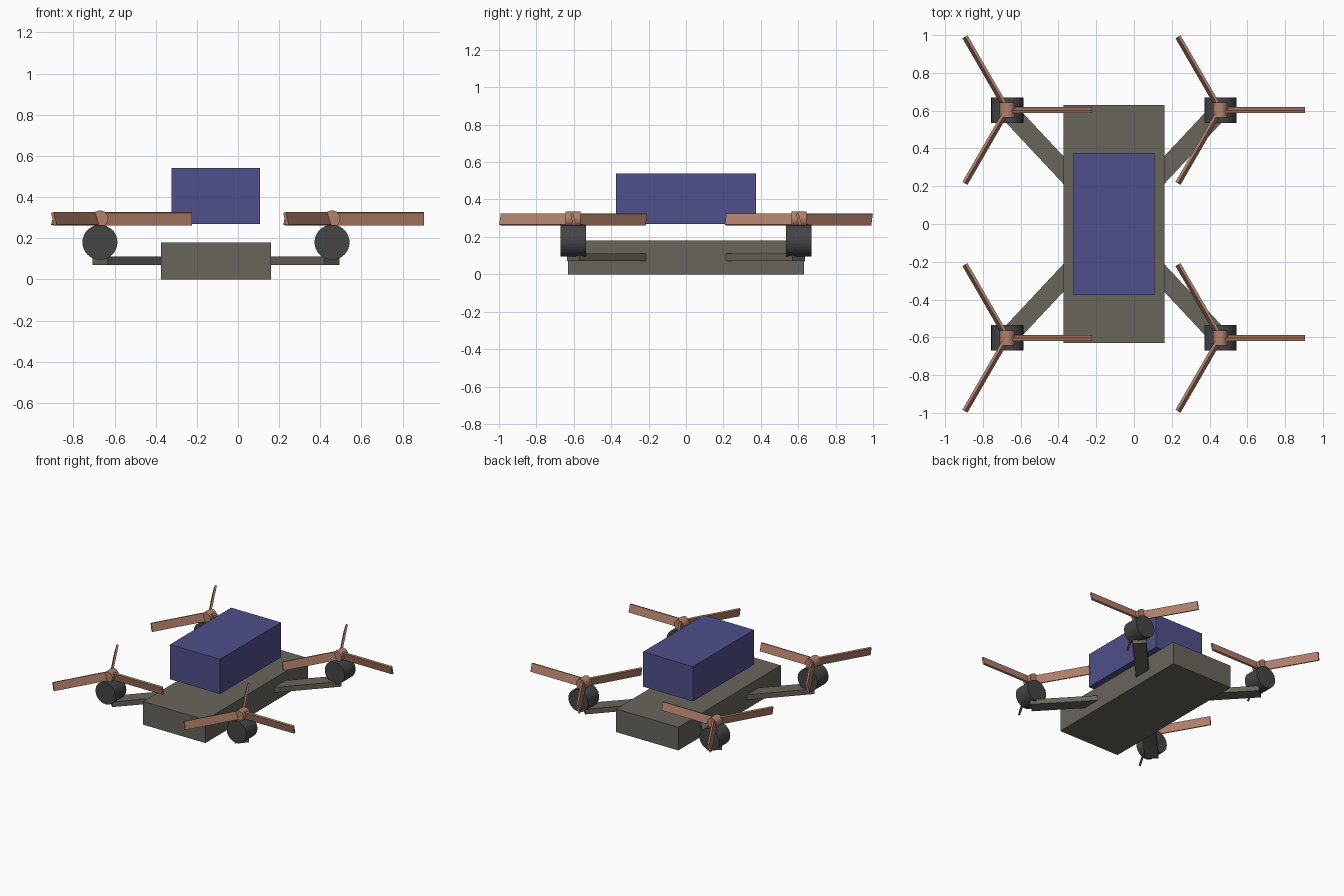
import bpy, bmesh
from math import radians, atan2, hypot
from mathutils import Matrix

if "Cube" in bpy.data.objects:
    bpy.data.objects.remove(bpy.data.objects["Cube"])

CX = -0.107               # body centre line
MX, MY = 0.564, 0.603     # motor offsets from the body centre


def material(name, rgb):
    m = bpy.data.materials.new(name)
    m.diffuse_color = (*rgb, 1)
    m.use_nodes = True
    m.node_tree.nodes["Principled BSDF"].inputs["Base Color"].default_value = m.diffuse_color
    return m


FRAME = material("frame_grey", (0.14, 0.13, 0.105))
MOTOR = material("motor_dark", (0.06, 0.06, 0.06))
BLADE = material("blade_copper", (0.45, 0.22, 0.15))
PACK = material("pack_blue", (0.08, 0.08, 0.26))


def finish(bm, name, mat):
    mesh = bpy.data.meshes.new(name)
    bm.to_mesh(mesh)
    bm.free()
    mesh.materials.append(mat)
    ob = bpy.data.objects.new(name, mesh)
    bpy.context.collection.objects.link(ob)
    return ob


def box(name, size, centre, mat, rot=Matrix()):
    bm = bmesh.new()
    bmesh.ops.create_cube(bm, size=1, matrix=Matrix.Translation(centre) @ rot
                          @ Matrix.Diagonal((*size, 1)))
    return finish(bm, name, mat)


def drum(name, r, length, centre, mat, sides=32):
    # cylinder lying along y
    bm = bmesh.new()
    bmesh.ops.create_cone(bm, cap_ends=True, segments=sides, radius1=r, radius2=r,
                          depth=length, matrix=Matrix.Translation(centre)
                          @ Matrix.Rotation(radians(90), 4, 'X'))
    return finish(bm, name, mat)


# Body and raised battery pack
box("body", (0.535, 1.26, 0.18), (CX, 0, 0.09), FRAME)
box("battery_pack", (0.43, 0.75, 0.27), (CX, 0, 0.405), PACK)

for sx, side in ((-1, "left"), (1, "right")):
    for sy, end in ((-1, "front"), (1, "back")):
        tag = f"{end}_{side}"
        x, y = CX + sx * MX, sy * MY

        # Diagonal arm from the body centre to the motor
        box(f"arm_{tag}", (hypot(MX, MY), 0.1, 0.04),
            (CX + sx * MX / 2, sy * MY / 2, 0.09), FRAME,
            Matrix.Rotation(atan2(sy * MY, sx * MX), 4, 'Z'))

        # Motor and propeller hub
        drum(f"motor_{tag}", 0.085, 0.135, (x, y, 0.18), MOTOR)
        drum(f"hub_{tag}", 0.04, 0.08, (x, y, 0.295), BLADE)

        # Three pitched blades
        bm = bmesh.new()
        for k in range(3):
            bmesh.ops.create_cube(bm, size=1, matrix=(
                Matrix.Translation((x, y, 0.294))
                @ Matrix.Rotation(radians(120 * k), 4, 'Z')
                @ Matrix.Translation((0.224, 0, 0))
                @ Matrix.Rotation(radians(15), 4, 'X')
                @ Matrix.Diagonal((0.448, 0.015, 0.063, 1))))
        finish(bm, f"blades_{tag}", BLADE)
